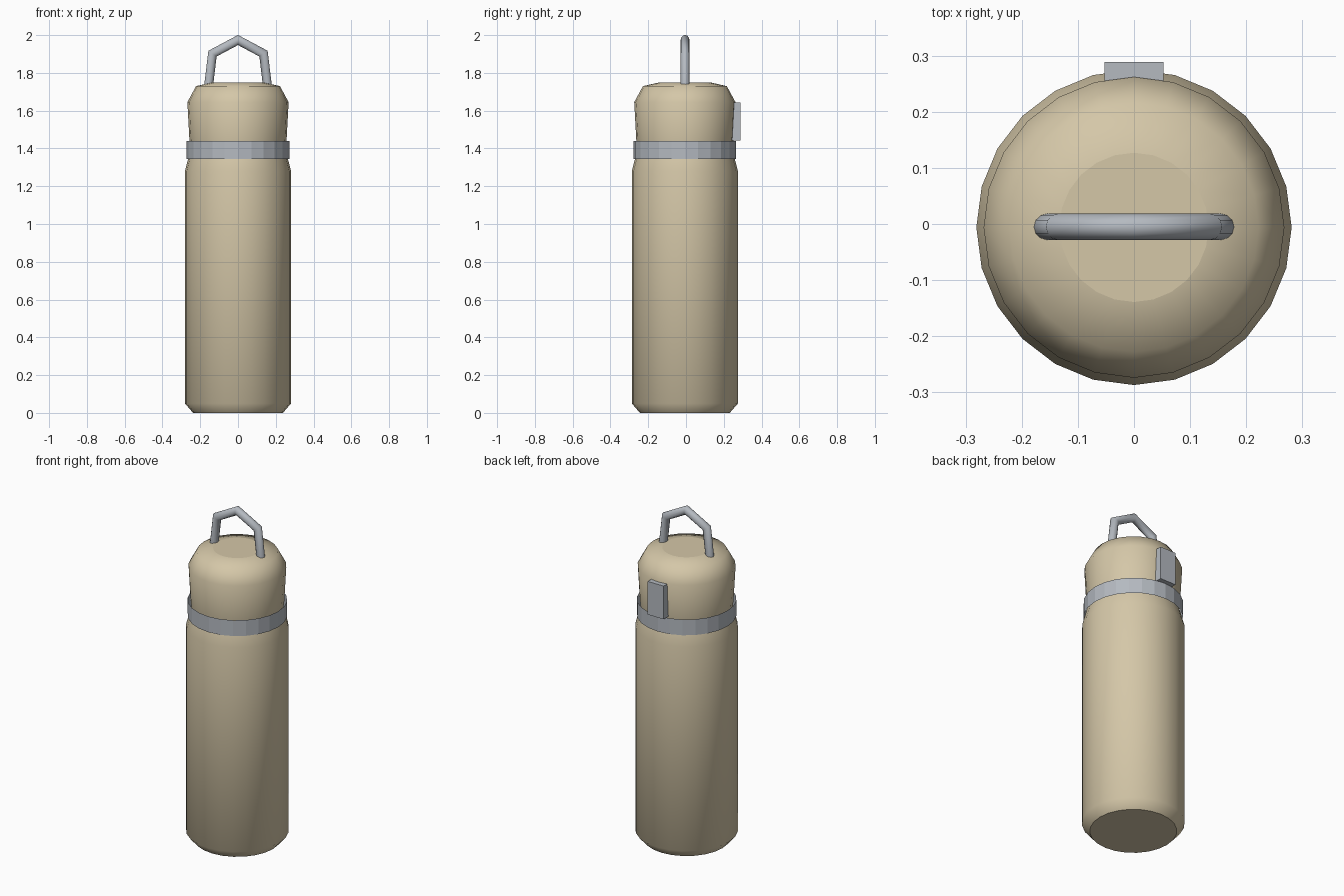
import bpy
import bmesh
from math import cos, sin, pi
from mathutils import Vector

if "Cube" in bpy.data.objects:
    bpy.data.objects.remove(bpy.data.objects["Cube"], do_unlink=True)

CY = -0.006   # centre line of the bottle in y
SIDES = 24


def material(name, rgb):
    m = bpy.data.materials.new(name)
    m.use_nodes = True
    m.diffuse_color = (*rgb, 1)
    m.node_tree.nodes["Principled BSDF"].inputs["Base Color"].default_value = (*rgb, 1)
    return m


TAN = material("warm sand", (0.66, 0.57, 0.39))
GREY = material("cool steel", (0.46, 0.49, 0.53))


def finish(bm, name, mat):
    bmesh.ops.recalc_face_normals(bm, faces=bm.faces)
    me = bpy.data.meshes.new(name)
    bm.to_mesh(me)
    bm.free()
    me.materials.append(mat)
    ob = bpy.data.objects.new(name, me)
    bpy.context.collection.objects.link(ob)
    return ob


def skin(bm, rings, smooth):
    # Bridge consecutive rings of vertices with quads
    for a, b in zip(rings, rings[1:]):
        n = len(a)
        for i in range(n):
            j = (i + 1) % n
            bm.faces.new((a[i], a[j], b[j], b[i])).smooth = smooth


def cap(bm, ring):
    # Flat end face with a crisp border
    face = bm.faces.new(ring)
    for e in face.edges:
        e.smooth = False


def lathe(name, profile, mat, smooth=True, closed=True):
    bm = bmesh.new()
    rings = [[bm.verts.new((r * cos(2 * pi * i / SIDES), CY + r * sin(2 * pi * i / SIDES), z))
              for i in range(SIDES)] for r, z in profile]
    skin(bm, rings, smooth)
    if closed:
        cap(bm, rings[0])
        cap(bm, rings[-1])
    return finish(bm, name, mat)


# Bottle body, lid and collar
lathe("body", [(0.238, 0), (0.281, 0.05), (0.281, 1.28), (0.264, 1.345), (0.25, 1.40)], TAN)
lathe("lid", [(0.25, 1.38), (0.257, 1.44), (0.268, 1.645), (0.222, 1.73), (0.133, 1.75)], TAN)
lathe("collar_band", [(0.272, 1.345), (0.272, 1.44)], GREY, smooth=False, closed=False)


def tube(name, path, radius, sides, mat):
    # Sweep a circle along a path in the xz plane with mitred corners
    bm = bmesh.new()
    pts = [Vector(p) for p in path]
    rings = []
    for k, p in enumerate(pts):
        d_in = (p - pts[max(k - 1, 0)]).normalized()
        d_out = (pts[min(k + 1, len(pts) - 1)] - p).normalized()
        t = (d_in + d_out).normalized()
        across = Vector((-t.y, t.x))
        stretch = 1 / max(t.dot(d_in), t.dot(d_out))
        ring = []
        for i in range(sides):
            a = 2 * pi * i / sides
            q = p + across * radius * stretch * cos(a)
            ring.append(bm.verts.new((q.x, CY + 0.001 + radius * sin(a), q.y)))
        rings.append(ring)
    skin(bm, rings, True)
    cap(bm, rings[0])
    cap(bm, rings[-1])
    return finish(bm, name, mat)


# Carry loop
right = [(-0.157, 1.72), (-0.135, 1.902)]
tube("carry_loop", right + [(0, 1.974)] + [(-x, z) for x, z in reversed(right)], 0.0235, 12, GREY)

# Rear latch
bm = bmesh.new()
bmesh.ops.create_cube(bm, size=1)
bmesh.ops.scale(bm, vec=(0.106, 0.045, 0.2), verts=bm.verts)
bmesh.ops.translate(bm, vec=(0, 0.2665, 1.542), verts=bm.verts)
finish(bm, "rear_latch", GREY)
